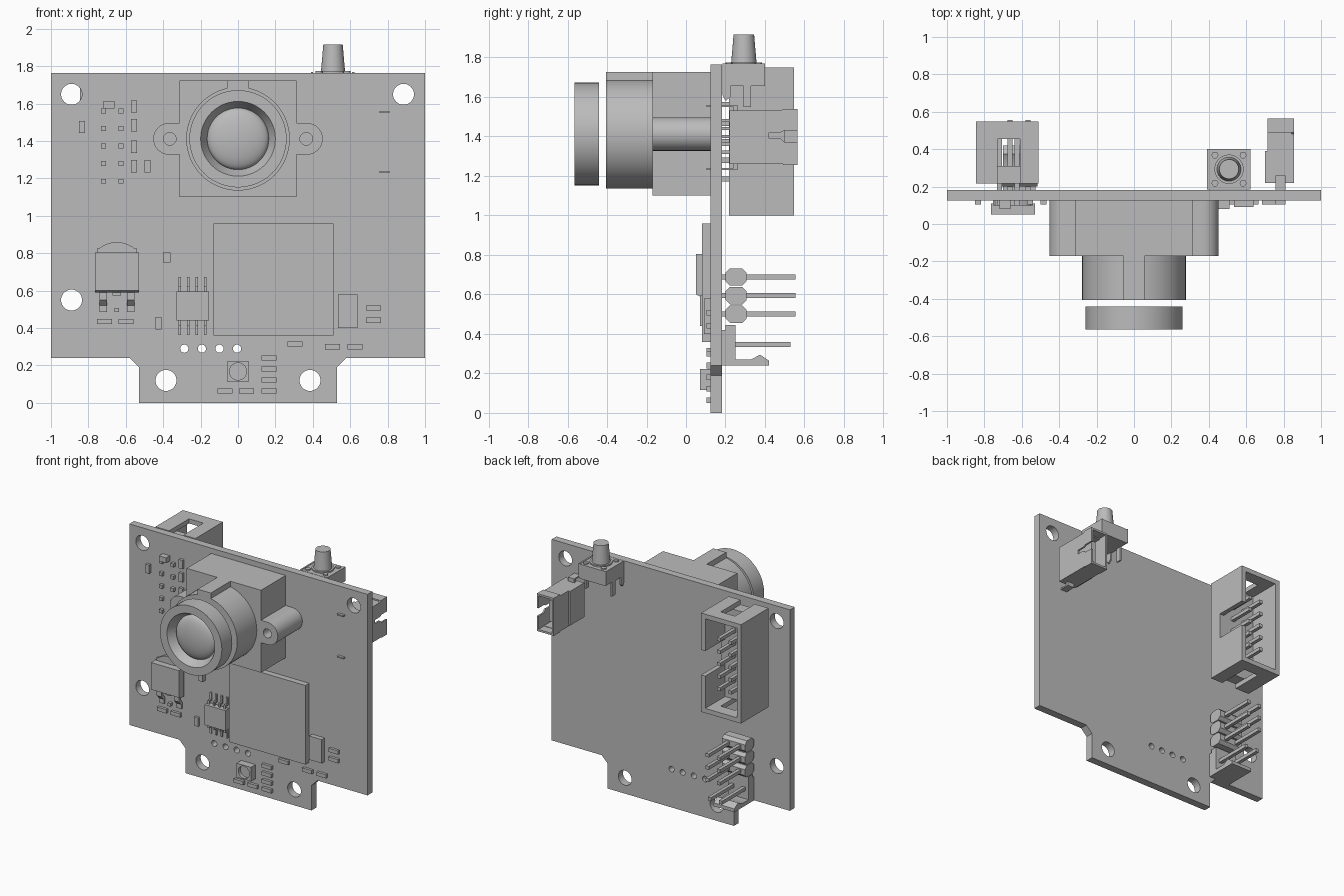
import bpy, bmesh, math
from mathutils import Matrix, Vector

cube = bpy.data.objects.get("Cube")
if cube:
    bpy.data.objects.remove(cube, do_unlink=True)

grey = bpy.data.materials.new("plain_grey")
grey.use_nodes = True
grey.diffuse_color = (0.5, 0.5, 0.5, 1)
grey.node_tree.nodes["Principled BSDF"].inputs["Base Color"].default_value = (0.5, 0.5, 0.5, 1)
parts = []


def add(name, mesh):
    mesh.materials.clear()
    mesh.materials.append(grey)
    ob = bpy.data.objects.new(name, mesh)
    bpy.context.collection.objects.link(ob)
    parts.append(ob)
    return ob


def boxes(name, items):
    """Boxes given as (x0, x1, y0, y1, z0, z1), kept in one object."""
    bm = bmesh.new()
    for x0, x1, y0, y1, z0, z1 in items:
        mat = Matrix.Translation(((x0 + x1) / 2, (y0 + y1) / 2, (z0 + z1) / 2))
        mat = mat @ Matrix.Diagonal((x1 - x0, y1 - y0, z1 - z0, 1))
        bmesh.ops.create_cube(bm, size=1, matrix=mat)
    mesh = bpy.data.meshes.new(name)
    bm.to_mesh(mesh)
    bm.free()
    return add(name, mesh)


def arc(cx, cy, r, a0=0, a1=360, n=32):
    full = abs(a1 - a0) >= 360
    angles = [math.radians(a0 + (a1 - a0) * i / n) for i in range(n if full else n + 1)]
    return [(cx + r * math.cos(a), cy + r * math.sin(a)) for a in angles]


def rect(a0, a1, b0, b1):
    return [(a0, b0), (a1, b0), (a1, b1), (a0, b1)]


def plate(name, loops, d0, d1, axis="y"):
    """Filled outline with holes, extruded along one axis from d0 to d1."""
    curve = bpy.data.curves.new(name, "CURVE")
    curve.dimensions = "2D"
    curve.fill_mode = "BOTH"
    curve.extrude = (d1 - d0) / 2
    for loop in loops:
        spline = curve.splines.new("POLY")
        spline.points.add(len(loop) - 1)
        for p, (a, b) in zip(spline.points, loop):
            p.co = (a, b, 0, 1)
        spline.use_cyclic_u = True
    temp = bpy.data.objects.new(name + "_outline", curve)
    bpy.context.collection.objects.link(temp)
    bpy.context.view_layer.update()
    deps = bpy.context.evaluated_depsgraph_get()
    mesh = bpy.data.meshes.new_from_object(temp.evaluated_get(deps))
    bpy.data.objects.remove(temp, do_unlink=True)
    mid = (d0 + d1) / 2
    if axis == "y":
        mat = Matrix.Translation((0, mid, 0)) @ Matrix.Rotation(math.pi / 2, 4, "X")
    else:
        mat = Matrix(((0, 0, 1, mid), (1, 0, 0, 0), (0, 1, 0, 0), (0, 0, 0, 1)))
    mesh.transform(mat)
    return add(name, mesh)


def lathe(name, profile, centre, axis, steps=48):
    """Spin (radius, distance) points round the y or z axis."""
    ax = Vector((0, 1, 0)) if axis == "y" else Vector((0, 0, 1))
    c = Vector((centre[0], 0, centre[1])) if axis == "y" else Vector((centre[0], centre[1], 0))
    bm = bmesh.new()
    vs = [bm.verts.new(c + Vector((r, 0, 0)) + ax * d) for r, d in profile]
    es = [bm.edges.new(pair) for pair in zip(vs, vs[1:])]
    bmesh.ops.spin(bm, geom=vs + es, cent=c, axis=ax, angle=2 * math.pi, steps=steps)
    bmesh.ops.remove_doubles(bm, verts=bm.verts, dist=1e-4)
    bmesh.ops.recalc_face_normals(bm, faces=bm.faces)
    mesh = bpy.data.meshes.new(name)
    bm.to_mesh(mesh)
    bm.free()
    return add(name, mesh)


# Circuit board with notched foot and drilled holes
FRONT, BACK = 0.125, 0.182
half = [(0.53, 0), (0.53, 0.19), (0.58, 0.24), (1, 0.24), (1, 1.765)]
outline = half + [(-x, z) for x, z in reversed(half)]
mounts = [(-0.89, 1.65), (0.885, 1.65), (-0.89, 0.55), (-0.385, 0.12), (0.385, 0.12)]
holes = [arc(x, z, 0.056) for x, z in mounts]
holes += [arc(-0.287 + 0.094 * i, 0.29, 0.022, n=16) for i in range(4)]
plate("circuit_board", [outline] + holes, FRONT, BACK)

# Lens mount, ears, barrel and lens
LZ = 1.412
boxes("lens_mount", [(-0.312, 0.312, -0.17, FRONT, 1.1, 1.725)])
for side, name in ((1, "left"), (-1, "right")):
    ear = [(0.3, LZ - 0.085)] + arc(0.368, LZ, 0.085, -90, 90, 16) + [(0.3, LZ + 0.085)]
    loops = [ear, arc(0.365, LZ, 0.034, n=20)]
    plate(name + "_mount_ear", [[(side * x, z) for x, z in lp] for lp in loops], -0.17, FRONT)
lathe("lens_barrel", [(0, -0.405), (0.277, -0.405), (0.277, -0.16), (0, -0.16)], (0, LZ), "y")
boxes("barrel_key", [(-0.055, 0.055, -0.405, -0.165, 1.6, 1.725)])
dome = [(0.165 * math.cos(t * math.pi / 16), -0.5 - 0.05 * math.sin(t * math.pi / 16)) for t in range(8)]
lathe("lens", [(0, -0.44), (0.26, -0.44), (0.26, -0.565), (0.2, -0.565)] + dome + [(0, -0.55)],
      (0, LZ), "y")

# Flat chips
boxes("main_chip", [(-0.13, 0.51, 0.08, FRONT, 0.36, 0.96)])
boxes("crystal", [(0.535, 0.64, 0.09, FRONT, 0.4, 0.58)])

# Eight-legged chip
boxes("small_chip", [(-0.33, -0.155, 0.07, 0.115, 0.44, 0.595)])
legs = []
for i in range(4):
    x = -0.311 + 0.045 * i
    for s in (1, -1):
        for y0, y1, d0, d1 in ((0.09, 0.1, 0.07, 0.105), (0.09, FRONT, 0.095, 0.105),
                               (0.115, FRONT, 0.1, 0.155)):
            a, b = sorted((0.518 + s * d0, 0.518 + s * d1))
            legs.append((x - 0.007, x + 0.007, y0, y1, a, b))
boxes("small_chip_legs", legs)

# Voltage regulator with rounded tab and bent legs
plate("regulator_body", [[(0.05, 0.6), (0.05, 0.805), (0.11, 0.805), (0.11, 0.59), (0.07, 0.59)]],
      -0.765, -0.53, "x")
tab = [(-0.755, 0.6), (-0.54, 0.6), (-0.54, 0.825)]
tab += arc(-0.648, 0.71, 0.15, 50, 130, 10) + [(-0.755, 0.825)]
plate("regulator_tab", [tab], 0.1, FRONT)
leg = [(0.08, 0.6), (0.08, 0.55), (0.11, 0.52), (0.11, 0.485), (FRONT, 0.485), (FRONT, 0.53),
       (0.1, 0.56), (0.1, 0.6)]
for i, x in enumerate((-0.72, -0.573)):
    plate(f"regulator_leg_{i + 1}", [leg], x - 0.02, x + 0.02, "x")
boxes("regulator_stub", [(-0.67, -0.625, 0.08, 0.1, 0.575, 0.6), (-0.66, -0.637, 0.1, FRONT, 0.485, 0.508)])

# Indicator light with round well
plate("indicator_case", [rect(-0.06, 0.06, 0.115, 0.222), arc(0, 0.168, 0.046)], 0.07, FRONT)
boxes("indicator_base", [(-0.055, 0.055, 0.095, FRONT, 0.12, 0.217)])

# Tiny surface components, lying and standing
lying = [(-0.715, 0.435), (-0.6, 0.435), (0.305, 0.315), (0.505, 0.3), (0.625, 0.3), (0.725, 0.508),
         (0.725, 0.442), (0.045, 0.063), (-0.07, 0.063)]
lying += [(0.165, 0.063 + 0.059 * i) for i in range(4)]
standing = [(-0.425, 0.425), (-0.835, 1.475), (-0.485, 1.265)]
standing += [(-0.555, z) for z in (1.585, 1.485, 1.37, 1.265)]
tiny = [(x - 0.04, x + 0.04, 0.105, FRONT, z - 0.014, z + 0.014) for x, z in lying]
tiny += [(x - 0.016, x + 0.016, 0.105, FRONT, z - 0.033, z + 0.033) for x, z in standing]
tiny += [(-0.4, -0.36, 0.09, FRONT, 0.75, 0.805), (-0.72, -0.66, 0.08, FRONT, 1.575, 1.615)]
boxes("tiny_components", tiny)

# Shrouded ribbon socket: floor, walls, key gap and slotted ends
X0, X1, Y0, Y1, Z0, Z1, T = -0.845, -0.51, 0.217, 0.547, 1.0, 1.75, 0.035
walls = [(X0, X1, Y0, 0.31, Z0 + T, Z1 - T), (X0, X0 + T, Y0, Y1, Z0, Z1),
         (X1 - T, X1, Y0, Y1, Z0, 1.28), (X1 - T, X1, Y0, Y1, 1.47, Z1)]
for a, b in ((Z0, Z0 + T), (Z1 - T, Z1)):
    walls += [(X0, -0.73, Y0, Y1, a, b), (-0.61, X1, Y0, Y1, a, b), (-0.73, -0.61, 0.455, Y1, a, b)]
boxes("ribbon_socket", walls)
boxes("ribbon_pins", [(x - 0.013, x + 0.013, 0.1, 0.5, z - 0.013, z + 0.013)
                      for x in (-0.72, -0.625) for z in [1.185 + 0.094 * i for i in range(5)]])

# Two-column pin header
for i in range(3):
    z, c = 0.5 + 0.094 * i, 0.022
    hexa = [(0.2, z - c), (0.222, z - 0.044), (0.285, z - 0.044), (0.307, z - c),
            (0.307, z + c), (0.285, z + 0.044), (0.222, z + 0.044), (0.2, z + c)]
    plate(f"pin_header_block_{i + 1}", [hexa], -0.71, -0.517, "x")
boxes("header_pins", [(x - 0.013, x + 0.013, BACK, 0.555, z - 0.013, z + 0.013)
                      for x in (-0.662, -0.567) for z in (0.5, 0.594, 0.688)])

# Latching connector below the header
plate("latch_connector", [[(BACK, 0.24), (0.35, 0.24), (0.42, 0.24), (0.42, 0.265), (0.375, 0.295),
                           (0.33, 0.27), (0.25, 0.27), (0.25, 0.445), (0.2, 0.445), (0.2, 0.42),
                           (BACK, 0.42)]], -0.7, -0.527, "x")
boxes("latch_pins", [(x - 0.013, x + 0.013, BACK, 0.53, 0.333, 0.359) for x in (-0.662, -0.567)])

# Push button with side brackets
boxes("button_body", [(0.4, 0.615, 0.185, 0.4, 1.655, 1.765)])
bracket = [(0.185, 1.768), (0.185, 1.61), (0.2, 1.58), (0.225, 1.6), (0.225, 1.655), (0.29, 1.655),
           (0.29, 1.55), (0.33, 1.55), (0.33, 1.66), (0.4, 1.66), (0.4, 1.768)]
for i, x in enumerate((0.39, 0.61)):
    plate(f"button_bracket_{i + 1}", [bracket], x, x + 0.012, "x")
lathe("button_stem", [(0, 1.76), (0.078, 1.76), (0.078, 1.775), (0.064, 1.775), (0.052, 1.915), (0, 1.915)],
      (0.508, 0.293), "z")
for i in range(4):
    lathe(f"button_rivet_{i + 1}", [(0, 1.76), (0.018, 1.76), (0.018, 1.775), (0, 1.775)],
          (0.433 + 0.15 * (i % 2), 0.218 + 0.15 * (i // 2)), "z", 16)

# Data port: shell, notched outer wall, tongue, flange, feet
shell = [(0.715, 0.728, 0.22, 0.565, 1.27, 1.53), (0.715, 0.855, 0.22, 0.25, 1.27, 1.53),
         (0.715, 0.85, 0.22, 0.5, 1.26, 1.273), (0.715, 0.85, 0.22, 0.5, 1.517, 1.53),
         (0.715, 0.85, 0.49, 0.565, 1.255, 1.27), (0.715, 0.85, 0.49, 0.565, 1.525, 1.54),
         (0.70, 0.72, 0.22, 0.39, 1.27, 1.53)]
boxes("port_shell", shell)
lip = [(0.22, 1.26), (0.49, 1.26), (0.5, 1.255), (0.565, 1.255), (0.565, 1.37), (0.5, 1.37),
       (0.48, 1.39), (0.42, 1.39)]
side_wall = lip + [(0.42, 1.42), (0.48, 1.42), (0.5, 1.43), (0.565, 1.43), (0.565, 1.54), (0.49, 1.54),
                   (0.48, 1.53), (0.22, 1.53)]
plate("port_side_wall", [side_wall], 0.843, 0.856, "x")
boxes("port_tongue", [(0.765, 0.8, 0.24, 0.5, 1.32, 1.48)])
feet = [(0.775, 0.79, BACK, 0.23, z - 0.008, z + 0.008) for z in [1.32 + 0.04 * i for i in range(5)]]
feet += [(0.757, 0.81, 0.105, 0.26, z - 0.005, z + 0.005) for z in (1.235, 1.555)]
feet += [(0.757, 0.81, 0.24, 0.26, 1.235, 1.265), (0.757, 0.81, 0.24, 0.26, 1.525, 1.555)]
boxes("port_feet", feet)

# Smooth round surfaces, keep hard edges
bpy.ops.object.select_all(action="DESELECT")
for ob in parts:
    ob.select_set(True)
bpy.context.view_layer.objects.active = parts[0]
bpy.ops.object.shade_smooth_by_angle(angle=math.radians(30))
